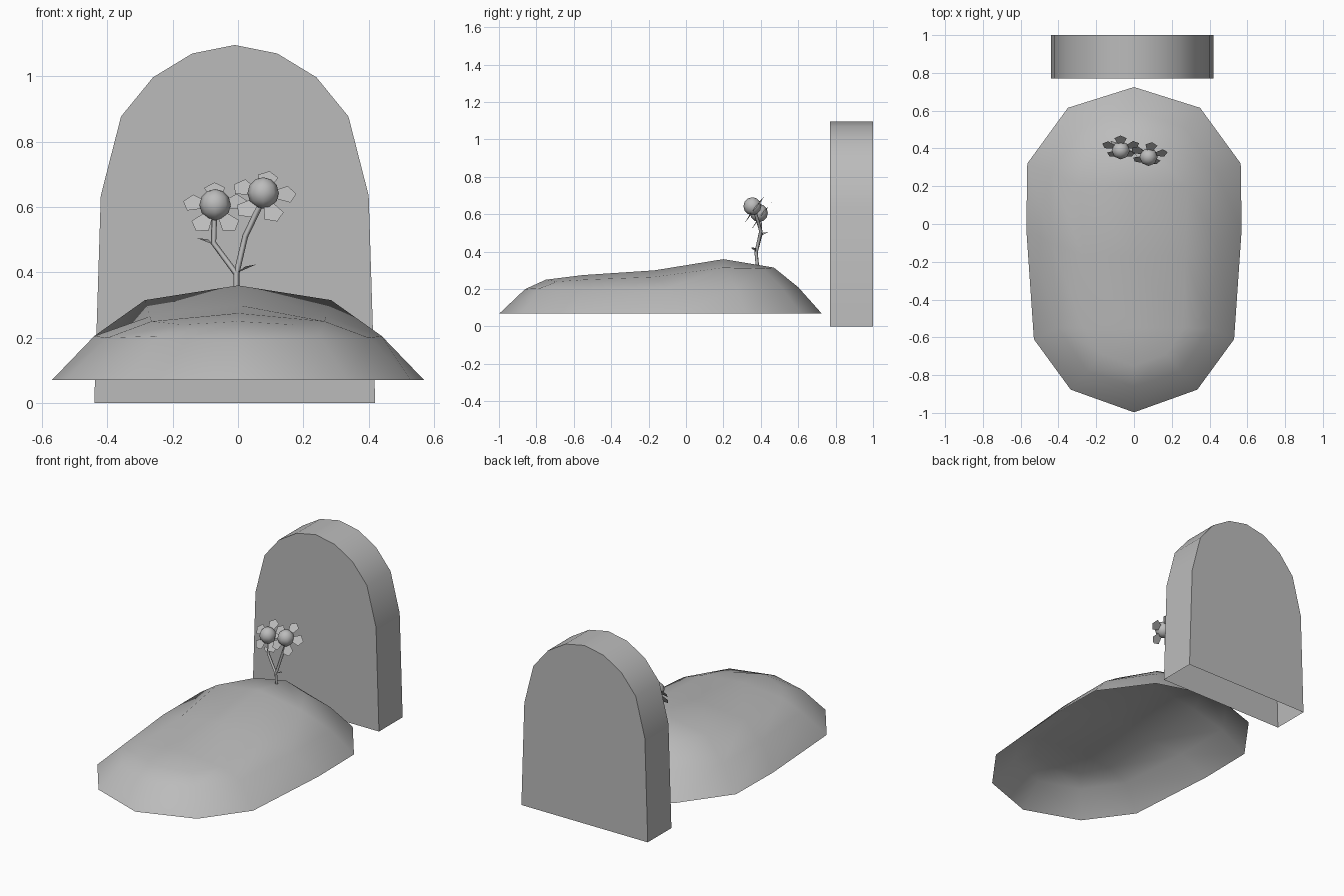
import bpy, bmesh, math
from mathutils import Vector

cube = bpy.data.objects.get("Cube")
if cube:
    bpy.data.objects.remove(cube, do_unlink=True)

grey = bpy.data.materials.new("stone_grey")
grey.use_nodes = True
grey.diffuse_color = (0.5, 0.5, 0.5, 1)
grey.node_tree.nodes["Principled BSDF"].inputs["Base Color"].default_value = (0.5, 0.5, 0.5, 1)


def finish(name, bm, angle=40):
    mesh = bpy.data.meshes.new(name)
    bm.to_mesh(mesh)
    bm.free()
    mesh.materials.append(grey)
    ob = bpy.data.objects.new(name, mesh)
    bpy.context.collection.objects.link(ob)
    bpy.ops.object.select_all(action='DESELECT')
    ob.select_set(True)
    bpy.context.view_layer.objects.active = ob
    if angle:
        bpy.ops.object.shade_smooth_by_angle(angle=math.radians(angle))
    return ob


# Headstone: arched outline pushed back, open underneath
arch = [(0.43, 0), (0.41, 0.635), (0.348, 0.877), (0.25, 0.997), (0.13, 1.07)]
outline = arch + [(0, 1.096)] + [(-x, z) for x, z in reversed(arch)]
bm = bmesh.new()
front, back = [[bm.verts.new((x - 0.01, y, z)) for x, z in outline] for y in (0.77, 1.0)]
bm.faces.new(front)
bm.faces.new(back)
for i in range(len(outline) - 1):
    bm.faces.new((front[i], front[i + 1], back[i + 1], back[i]))
bmesh.ops.recalc_face_normals(bm, faces=bm.faces)
finish("headstone", bm)

# Grave mound: three mirrored rings, foot to head, closed over a ridge
base = [(0, -0.997, 0.07), (0.335, -0.877, 0.07), (0.53, -0.61, 0.07), (0.57, -0.03, 0.07),
        (0.565, 0.32, 0.07), (0.35, 0.615, 0.07), (0, 0.725, 0.07)]
shoulder = [(0, -0.86, 0.2), (0.25, -0.78, 0.205), (0.4, -0.55, 0.2), (0.44, -0.1, 0.205),
            (0.44, 0.27, 0.205), (0.27, 0.51, 0.21), (0, 0.6, 0.21)]
crown = [(0, -0.75, 0.25), (0.17, -0.69, 0.24), (0.265, -0.55, 0.25), (0.27, -0.17, 0.265),
         (0.285, 0.2, 0.315), (0.17, 0.41, 0.31), (0, 0.47, 0.315)]
ridge = [(0, -0.55, 0.275), (0, -0.17, 0.3), (0, 0.2, 0.36)]
bm = bmesh.new()
rings = []
for half in (base, shoulder, crown):
    full = half + [(-x, y, z) for x, y, z in half[-2:0:-1]]
    rings.append([bm.verts.new(p) for p in full])
for low, high in zip(rings, rings[1:]):
    for i in range(12):
        j = (i + 1) % 12
        bm.faces.new((low[i], low[j], high[j], high[i]))
top = rings[-1]
spine = [bm.verts.new(p) for p in ridge]
for side in (1, -1):
    c = [top[side * i % 12] for i in range(7)]
    for f in ((c[0], c[1], c[2], spine[0]), (c[2], c[3], spine[1], spine[0]),
              (c[3], c[4], spine[2], spine[1]), (c[4], c[5], c[6], spine[2])):
        bm.faces.new(f if side == 1 else f[::-1])
bmesh.ops.recalc_face_normals(bm, faces=bm.faces)
finish("grave_mound", bm, 60)


# Flowers: round heart with five petals swept slightly back
def flower(name, centre, turn):
    centre = Vector(centre)
    facing, up, right = Vector((0, -0.8, 0.6)), Vector((0, 0.6, 0.8)), Vector((1, 0, 0))
    bm = bmesh.new()
    bmesh.ops.create_uvsphere(bm, u_segments=8, v_segments=6, radius=0.048)
    bmesh.ops.translate(bm, verts=bm.verts, vec=centre)
    finish(name + "_heart", bm, 60)
    bm = bmesh.new()
    for k in range(5):
        a = math.radians(turn + 72 * k)
        out = right * math.cos(a) + up * math.sin(a)
        across = up * math.cos(a) - right * math.sin(a)
        shape = [(0.03, -0.013), (0.08, -0.032), (0.102, 0), (0.08, 0.032), (0.03, 0.013)]
        bm.faces.new([bm.verts.new(centre + out * r + across * w - facing * (0.01 + r * 0.12))
                      for r, w in shape])
    finish(name + "_petals", bm, 0)


flower("right_flower", (-0.07, 0.39, 0.607), 19)
flower("left_flower", (0.077, 0.355, 0.643), 7)


# Stems: thin four-sided tubes
def stem(name, points):
    curve = bpy.data.curves.new(name, 'CURVE')
    curve.dimensions = '3D'
    curve.bevel_depth = 0.009
    curve.bevel_resolution = 0
    line = curve.splines.new('POLY')
    line.points.add(len(points) - 1)
    for p, co in zip(line.points, points):
        p.co = (*co, 1)
    curve.materials.append(grey)
    ob = bpy.data.objects.new(name, curve)
    bpy.context.collection.objects.link(ob)
    bpy.ops.object.select_all(action='DESELECT')
    ob.select_set(True)
    bpy.context.view_layer.objects.active = ob
    bpy.ops.object.convert(target='MESH')


fork = (-0.005, 0.375, 0.395)
stem("left_stem", [(-0.005, 0.382, 0.32), fork, (0.022, 0.4, 0.51), (0.07, 0.37, 0.61)])
stem("right_stem", [fork, (-0.075, 0.4, 0.49), (-0.072, 0.395, 0.58)])


# Leaves: small pointed blades on the stems
def leaf(name, start, tip):
    a, b = Vector(start), Vector(tip)
    mid = a.lerp(b, 0.5) + Vector((0, 0, 0.006))
    side = (b - a).cross(Vector((0, 0, 1))).normalized() * 0.014
    bm = bmesh.new()
    bm.faces.new([bm.verts.new(p) for p in (a, mid + side, b, mid - side)])
    finish(name, bm, 0)


leaf("left_leaf", (0, 0.375, 0.4), (0.055, 0.35, 0.424))
leaf("right_leaf", (-0.075, 0.4, 0.485), (-0.125, 0.44, 0.505))
